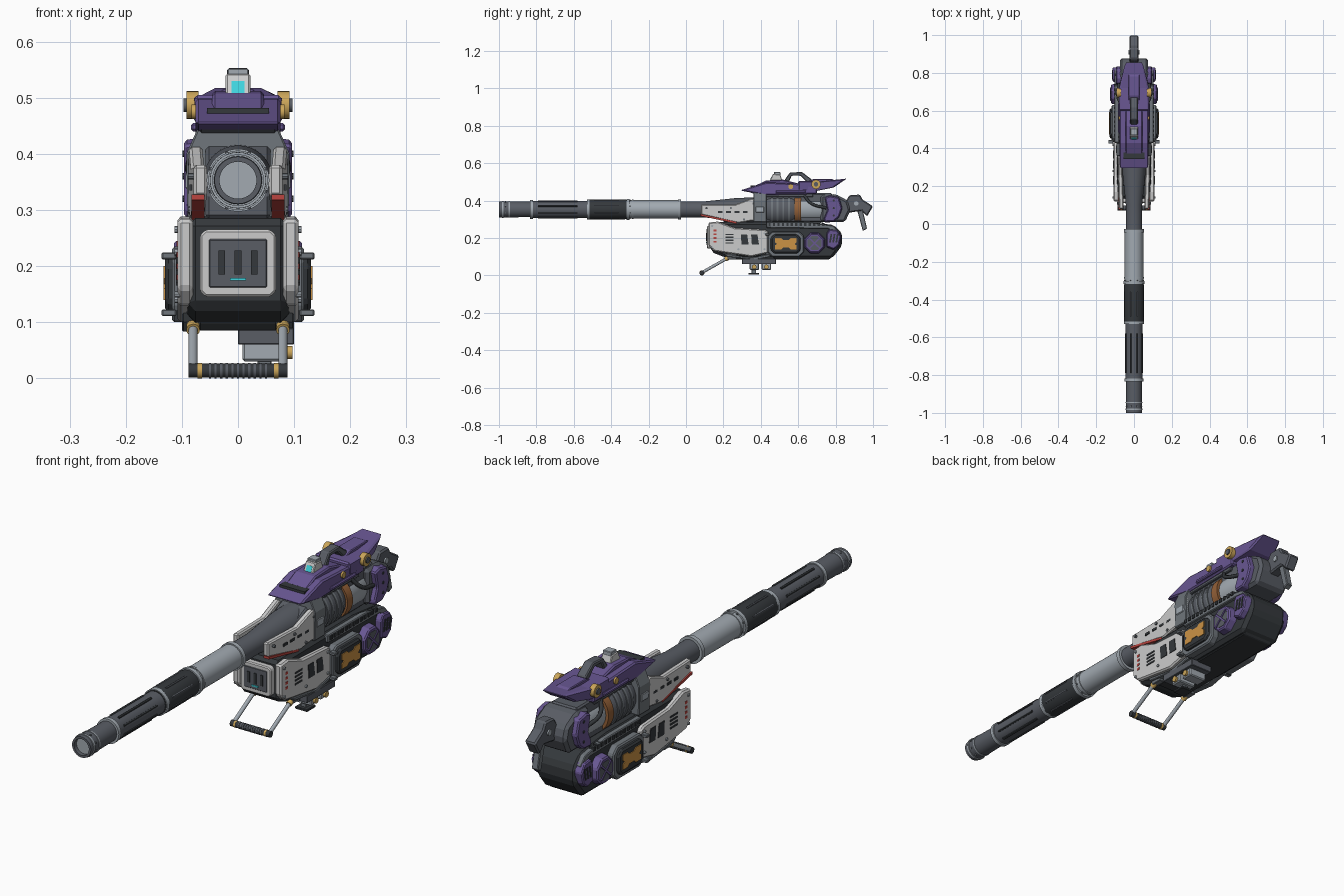
import bpy, bmesh, math
from mathutils import Vector, Matrix

if "Cube" in bpy.data.objects:
    bpy.data.objects.remove(bpy.data.objects["Cube"])

COL = dict(dark=(.10, .11, .13), black=(.035, .04, .045), steel=(.36, .40, .44), white=(.66, .67, .68),
           grey=(.16, .18, .20), purple=(.14, .095, .29), gold=(.60, .38, .10), orange=(.60, .29, .06),
           brown=(.30, .12, .04), cyan=(.05, .65, .72), red=(.5, .06, .05))
BZ = 0.353  # bore height


def mat(key):
    m = bpy.data.materials.get(key) or bpy.data.materials.new(key)
    m.diffuse_color = (*COL[key], 1)
    m.use_nodes = True
    m.node_tree.nodes["Principled BSDF"].inputs["Base Color"].default_value = m.diffuse_color
    return m


def finish(name, bm, color, mirror=False, bevel=0, smooth=False):
    bmesh.ops.recalc_face_normals(bm, faces=bm.faces)
    me = bpy.data.meshes.new(name)
    bm.to_mesh(me)
    bm.free()
    ob = bpy.data.objects.new(name, me)
    bpy.context.collection.objects.link(ob)
    me.materials.append(mat(color))
    if bevel:
        b = ob.modifiers.new("bevel", 'BEVEL')
        b.width, b.segments, b.limit_method = bevel, 1, 'ANGLE'
    if mirror:
        ob.modifiers.new("mirror", 'MIRROR').use_mirror_merge = False
    if smooth:
        bpy.ops.object.select_all(action='DESELECT')
        ob.select_set(True)
        bpy.context.view_layer.objects.active = ob
        bpy.ops.object.shade_smooth_by_angle(angle=math.radians(35))
    return ob


def prism(name, pts, a, b, color, axis='x', mirror=False, bevel=0.003, top=1.0, deform=None):
    """Extrude a profile from a to b; 'top' shrinks the b end about its middle."""
    bm = bmesh.new()
    cu, cv = (sum(p[i] for p in pts) / len(pts) for i in (0, 1))
    rings = []
    for d, s in ((a, 1), (b, top)):
        ring = []
        for u, v in pts:
            u, v = cu + (u - cu) * s, cv + (v - cv) * s
            co = (d, u, v) if axis == 'x' else (u, d, v) if axis == 'y' else (u, v, d)
            ring.append(bm.verts.new(deform(Vector(co)) if deform else co))
        rings.append(ring)
    n = len(pts)
    for r in rings:
        bm.faces.new(r)
    for i in range(n):
        j = (i + 1) % n
        bm.faces.new((rings[0][i], rings[0][j], rings[1][j], rings[1][i]))
    return finish(name, bm, color, mirror, bevel)


def box(name, x, y, z, color, mirror=False, bevel=0.002):
    return prism(name, [(y[0], z[0]), (y[1], z[0]), (y[1], z[1]), (y[0], z[1])], x[0], x[1], color, mirror=mirror, bevel=bevel)


def chamfer(u0, u1, v0, v1, c):
    return [(u0 + c, v0), (u1 - c, v0), (u1, v0 + c), (u1, v1 - c), (u1 - c, v1), (u0 + c, v1), (u0, v1 - c), (u0, v0 + c)]


def lathe(name, prof, color, n=32):
    """Turn (y, radius) points about the bore."""
    bm = bmesh.new()
    rings = [[bm.verts.new((r * math.cos(t * math.tau / n), y, BZ + r * math.sin(t * math.tau / n)))
              for t in range(n)] for y, r in prof]
    for p, q in zip(rings, rings[1:]):
        for i in range(n):
            bm.faces.new((p[i], p[(i + 1) % n], q[(i + 1) % n], q[i]))
    bm.faces.new(rings[0])
    bm.faces.new(rings[-1])
    return finish(name, bm, color, smooth=True)


def rod(name, p, q, r, color, mirror=False, n=20, r2=None):
    p, q = Vector(p), Vector(q)
    bm = bmesh.new()
    m = Matrix.Translation((p + q) / 2) @ (q - p).to_track_quat('Z', 'Y').to_matrix().to_4x4()
    bmesh.ops.create_cone(bm, cap_ends=True, segments=n, radius1=r, radius2=r2 or r, depth=(q - p).length, matrix=m)
    return finish(name, bm, color, mirror, smooth=True)


# Barrel: open muzzle, ribbed shroud, black sleeve, steel tube, flared breech
lathe("muzzle", [(-.86, .033), (-1, .033), (-1, .042), (-.985, .043), (-.82, .041)], "dark")
lathe("ribbed_shroud", [(-.82, .036), (-.82, .046), (-.53, .046), (-.53, .036)], "dark")
lathe("black_sleeve", [(-.53, .04), (-.53, .05), (-.515, .053), (-.33, .053), (-.31, .05), (-.31, .04)], "black")
lathe("steel_tube", [(-.31, .04), (-.31, .049), (-.04, .049), (-.04, .04)], "steel")
lathe("breech_cone", [(-.04, .038), (-.04, .043), (.1, .043), (.28, .062), (.45, .064), (.45, .03)], "dark")
for y, r, w in ((-.98, .046, .008), (-.945, .0445, .006), (-.825, .05, .016), (-.52, .053, .018), (-.31, .056, .016), (-.285, .052, .008), (-.035, .054, .018)):
    lathe("barrel_ring", [(y - w / 2, r - .006), (y - w / 2, r), (y + w / 2, r), (y + w / 2, r - .006)], "steel")
for k in range(8):
    a = math.tau * (k + .5) / 8
    d = Vector((math.cos(a), 0, math.sin(a)))
    c = Vector((0, 0, BZ))
    rod("shroud_rib", c + d * .046 + Vector((0, -.79, 0)), c + d * .046 + Vector((0, -.58, 0)), .005, "black", n=6)
    rod("sleeve_rib", c + d * .052 + Vector((0, -.49, 0)), c + d * .052 + Vector((0, -.36, 0)), .004, "dark", n=6)
    for y, r in ((-.965, .046), (-.3, .055)):
        rod("ring_bolt", c + d * (r - .008) + Vector((0, y, 0)), c + d * r + Vector((0, y, 0)), .004, "grey", n=6)

# Receiver drum sections behind the barrel
lathe("drum_front", [(.43, .05), (.43, .078), (.45, .082), (.565, .082), (.58, .076), (.58, .05)], "dark")
lathe("drum_band", [(.58, .06), (.58, .084), (.615, .084), (.615, .06)], "brown")
lathe("drum_rear", [(.615, .05), (.615, .072), (.72, .072), (.74, .066), (.76, .05)], "steel")
for i in range(4):
    lathe("drum_fin", [(.455 + i * .03, .07), (.455 + i * .03, .085), (.465 + i * .03, .085), (.465 + i * .03, .07)], "grey")
prism("receiver_core", [(.2, .285), (.78, .285), (.78, .44), (.42, .44), (.33, .40), (.2, .33)], -.058, .058, "dark", bevel=.006)
prism("receiver_shoulder", [(-.09, .285), (.09, .285), (.092, .40), (.07, .45), (-.07, .45), (-.092, .40)], .36, .43, "grey", 'y')

# Upper white cheek plates with red edge and vents
prism("cheek_plate", [(.08, .325), (.08, .38), (.26, .378), (.35, .412), (.43, .40), (.43, .295), (.34, .29), (.28, .28)],
      .06, .084, "white", mirror=True, bevel=.005, deform=lambda v: Vector((v.x + (v.y - .25) * .03, v.y, v.z)))
prism("cheek_red_edge", [(.078, .318), (.078, .328), (.27, .287), (.27, .277)], .06, .083, "red", mirror=True, bevel=0)
for i in range(4):
    box("cheek_slot", (.07, .0865), (.17 + i * .045, .195 + i * .045), (.335, .345), "black", True, 0)
for y, z in ((.11, .36), (.24, .36), (.36, .385), (.41, .32), (.31, .30)):
    rod("cheek_bolt", (.07, y, z), (.0895, y, z), .006, "grey", True, 8)
box("cheek_cap", (.07, .094), (.37, .42), (.335, .37), "steel", True, .005)

# Lower hull
prism("lower_hull", [(.135, .125), (.135, .285), (.62, .288), (.79, .27), (.835, .225), (.835, .16), (.78, .09), (.45, .09), (.2, .1)],
      -.09, .09, "black", bevel=.014)
prism("hull_belly", chamfer(.22, .78, .085, .13, .015), -.07, .07, "black")
prism("hull_rail", [(.43, .255), (.43, .285), (.66, .285), (.79, .265), (.82, .23), (.80, .225), (.76, .25)], .08, .103, "grey", mirror=True)
for i in range(13):
    box("rail_tooth", (.085, .107), (.44 + i * .024, .453 + i * .024), (.265, .281), "black", True, 0)

# Front intake plate
prism("intake_frame", chamfer(-.068, .068, .145, .265, .01), .145, .112, "white", 'y', bevel=.004)
box("intake_panel", (-.052, .052), (.11, .14), (.162, .248), "dark")
for x in (-.029, 0, .029):
    box("intake_slot", (x - .006, x + .006), (.107, .14), (.185, .228), "black", bevel=0)
box("intake_light", (-.014, .014), (.106, .14), (.174, .179), "cyan", bevel=0)

# Lower white side armour
prism("side_armour", [(.12, .16), (.12, .283), (.17, .288), (.26, .255), (.42, .245), (.44, .235), (.44, .12), (.35, .1), (.2, .122), (.15, .13)],
      .08, .108, "white", mirror=True, bevel=.006)
prism("armour_lower_trim", [(.2, .118), (.35, .095), (.45, .115), (.45, .1), (.37, .083), (.22, .1)], .07, .1, "grey", mirror=True)
for y in (.315, .37):
    prism("armour_window", [(y - .018, .165), (y + .02, .165), (y + .012, .22), (y - .022, .22)], .09, .1105, "black", mirror=True, bevel=0)
for i in range(4):
    box("armour_vent", (.09, .1105), (.21, .255), (.17 + i * .015, .177 + i * .015), "black", True, 0)
    box("armour_red_dash", (.09, .1095), (.148, .162), (.175 + i * .02, .185 + i * .02), "red", True, 0)
for y, z in ((.14, .265), (.14, .15), (.28, .14), (.42, .225), (.42, .14)):
    rod("armour_bolt", (.09, y, z), (.113, y, z), .006, "steel", True, 8)

# Side pods: framed orange panel
prism("pod_base", chamfer(.435, .63, .1, .235, .025), .08, .118, "grey", mirror=True, bevel=.005)
prism("pod_frame", chamfer(.45, .615, .115, .222, .02), .11, .13, "black", mirror=True, bevel=.006, top=.93)
prism("pod_orange_panel", [(.475, .14), (.51, .14), (.52, .15), (.55, .15), (.56, .14), (.592, .14), (.592, .16), (.58, .168),
                           (.592, .178), (.592, .2), (.56, .2), (.55, .19), (.52, .19), (.51, .2), (.475, .2), (.475, .178), (.487, .168), (.475, .16)],
      .12, .133, "orange", mirror=True, bevel=0)
for z in (.117, .218):
    box("pod_latch", (.11, .136), (.425, .445), (z - .006, z + .006), "grey", True)

# Purple octagon cover with crossed bars, and the louvred cover behind it
prism("octagon_cover", chamfer(.63, .745, .115, .23, .034), .08, .122, "purple", mirror=True, bevel=.005, top=.88)
prism("octagon_recess", chamfer(.65, .725, .135, .21, .022), .11, .1235, "dark", mirror=True, bevel=0)
for s in (1, -1):
    prism("cross_bar", [(.655, .1725 - s * .026), (.66, .1725 - s * .032), (.72, .1725 + s * .026), (.715, .1725 + s * .032)],
          .11, .127, "purple", mirror=True, bevel=0)
prism("rear_cover", [(.75, .15), (.79, .135), (.82, .16), (.832, .21), (.81, .245), (.765, .25), (.75, .225)],
      .08, .114, "purple", mirror=True, bevel=.004, top=.9)
for i in range(3):
    prism("rear_louvre", [(.765 + i * .017, .175), (.774 + i * .017, .175), (.782 + i * .017, .222), (.773 + i * .017, .222)],
          .1, .1165, "black", mirror=True, bevel=0)

# Purple top shell, ridge and tail wing
taper = lambda v: Vector((v.x * (1 - max(0, v.y - .7) * 2.6), v.y, v.z))
prism("top_shell", [(.29, .455), (.31, .45), (.42, .43), (.7, .435), (.7, .478), (.6, .49), (.43, .498)], -.076, .076, "purple", bevel=.006)
prism("shell_underside", [(.33, .45), (.4, .42), (.68, .42), (.68, .44)], -.068, .068, "dark")
prism("shell_ridge", [(.37, .48), (.43, .508), (.52, .512), (.6, .492), (.62, .47), (.4, .47)], -.046, .046, "purple", bevel=.005)
box("shell_slot", (-.055, .055), (.345, .385), (.46, .482), "black", bevel=0)
box("shell_side_lip", (.06, .084), (.48, .64), (.44, .455), "purple", True, .004)
prism("tail_wing", [(.6, .455), (.6, .505), (.72, .503), (.86, .518), (.79, .47), (.69, .45)], -.078, .078, "purple", bevel=.006, deform=taper)
prism("tail_spine", [(.62, .49), (.68, .515), (.78, .515), (.82, .5)], -.03, .03, "purple")
rod("gold_pivot", (.07, .695, .487), (.092, .695, .487), .025, "gold", True)
rod("pivot_cap", (.08, .695, .487), (.097, .695, .487), .012, "dark", True)
rod("small_pivot", (.07, .56, .475), (.083, .56, .475), .013, "gold", True)

# Sight and carry handle
prism("sight", [(.44, .49), (.465, .543), (.505, .538), (.52, .49)], -.022, .022, "white")
box("sight_cap", (-.019, .019), (.47, .505), (.53, .552), "steel")
prism("sight_lens", [(.4425, .497), (.458, .53), (.47, .53), (.46, .497)], -.012, .012, "cyan", bevel=0)
prism("carry_handle", [(.52, .5), (.555, .55), (.62, .553), (.67, .515), (.67, .495), (.65, .495), (.612, .533), (.565, .533), (.55, .5)],
      -.02, .02, "dark", bevel=.004)

# Rear block with purple collar
prism("rear_block", [(.72, .285), (.72, .43), (.8, .435), (.865, .40), (.88, .35), (.85, .285)], -.075, .075, "dark", bevel=.012)
prism("rear_collar", [(.74, .282), (.735, .3), (.755, .35), (.74, .42), (.77, .43), (.82, .42), (.838, .36), (.82, .31), (.79, .285)],
      .06, .096, "purple", mirror=True, bevel=.005, top=.93)
for z in (.32, .36, .40):
    rod("collar_bolt", (.08, .79, z), (.0985, .79, z), .006, "black", True, 8)

# Rear grip and trigger strut
prism("grip_head", [(.84, .33), (.84, .375), (.875, .43), (.93, .432), (.945, .405), (1, .37), (.968, .315), (.94, .345), (.9, .34)],
      -.024, .024, "dark", bevel=.006)
prism("grip_strut", [(.915, .35), (.945, .35), (.968, .25), (.945, .238)], -.014, .014, "grey")
rod("grip_pin", (-.03, .91, .385), (.03, .91, .385), .012, "steel")

# Hoses between drum and rear block
for s in (-1, 1):
    cu = bpy.data.curves.new("hose", 'CURVE')
    cu.dimensions, cu.bevel_depth, cu.bevel_resolution = '3D', .008, 2
    sp = cu.splines.new('BEZIER')
    path = [(.06, .63, .43), (.085, .67, .385), (.08, .75, .36)]
    sp.bezier_points.add(2)
    for bp, (x, y, z) in zip(sp.bezier_points, path):
        bp.co = (s * x, y, z)
        bp.handle_left_type = bp.handle_right_type = 'AUTO'
    cu.materials.append(mat("black"))
    bpy.context.collection.objects.link(bpy.data.objects.new("hose", cu))

# Folding fore grip
rod("fore_arm", (.08, .235, .1), (.08, .09, .018), .008, "steel", True)
rod("fore_arm_socket", (.08, .245, .105), (.08, .21, .086), .012, "gold", True)
box("fore_arm_mount", (.068, .092), (.22, .27), (.085, .12), "grey", True)
rod("fore_bar", (-.088, .085, .0135), (.088, .085, .0135), .0125, "black")
rod("fore_bar_collar", (.064, .085, .0135), (.072, .085, .0135), .0135, "gold", True)
for i in range(11):
    rod("fore_bar_ridge", (-.052 + i * .01, .085, .0135), (-.048 + i * .01, .085, .0135), .0135, "dark")

# Offset under-slung socket: open frame and two lugs
for x in ((0, .014), (.086, .1)):
    box("socket_side", x, (.3, .48), (.06, .09), "dark")
for y in ((.3, .33), (.45, .48)):
    box("socket_end", (0, .1), y, (.06, .09), "dark")
box("socket_roof", (.005, .095), (.31, .47), (.08, .1), "black")
for y, z in ((.365, .012), (.43, .03)):
    box("socket_lug", (.008, .088), (y - .025, y + .025), (max(z, .03), .068), "steel", bevel=.004)
    rod("lug_pin", (.08, y, .046), (.097, y, .046), .012, "gold")
box("socket_foot", (.02, .075), (.335, .39), (.004, .014), "black")
box("foot_stem", (.035, .06), (.35, .375), (.01, .04), "grey")
